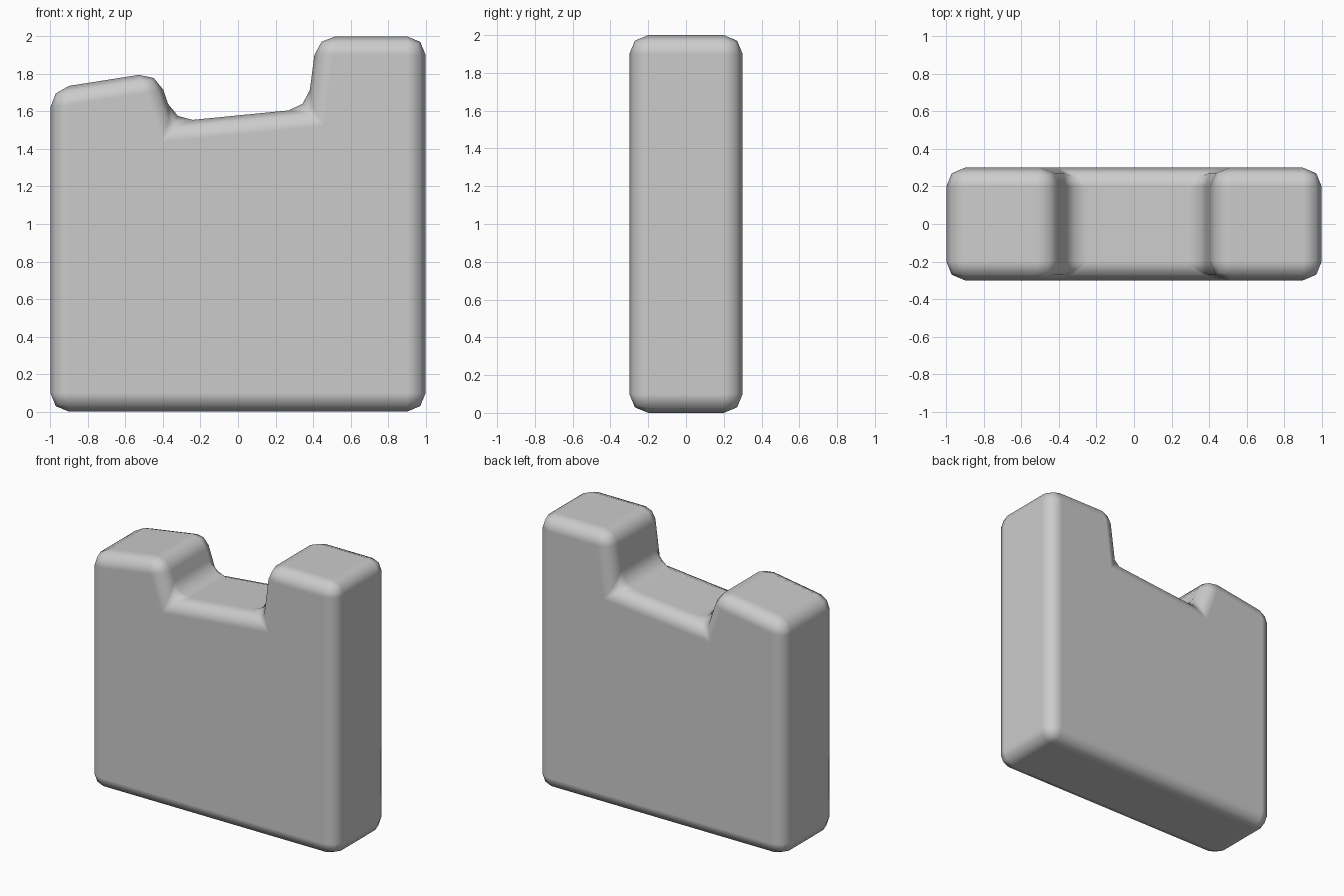
import bpy
import bmesh

if "Cube" in bpy.data.objects:
    bpy.data.objects.remove(bpy.data.objects["Cube"])

# Sharp outline of the notched block (x, z), anticlockwise seen from the front
PROFILE = [(-1, 0), (1, 0), (1, 2), (0.42, 2), (0.37, 1.615),
           (-0.34, 1.545), (-0.43, 1.81), (-1, 1.72)]
HALF_DEPTH = 0.3

# Extrude the outline from front to back
bm = bmesh.new()
front = bm.faces.new([bm.verts.new((x, -HALF_DEPTH, z)) for x, z in PROFILE])
result = bmesh.ops.extrude_face_region(bm, geom=[front], use_keep_orig=True)
back_verts = [g for g in result["geom"] if isinstance(g, bmesh.types.BMVert)]
bmesh.ops.translate(bm, verts=back_verts, vec=(0, 2 * HALF_DEPTH, 0))
bmesh.ops.recalc_face_normals(bm, faces=bm.faces)
for face in bm.faces:
    face.smooth = True

mesh = bpy.data.meshes.new("notched_block")
bm.to_mesh(mesh)
bm.free()
block = bpy.data.objects.new("notched_block", mesh)
bpy.context.collection.objects.link(block)

# Rounded edges all over
bevel = block.modifiers.new("rounded_edges", "BEVEL")
bevel.width = 0.1
bevel.segments = 2
bevel.limit_method = 'NONE'
bevel.use_clamp_overlap = False
bevel.harden_normals = True
